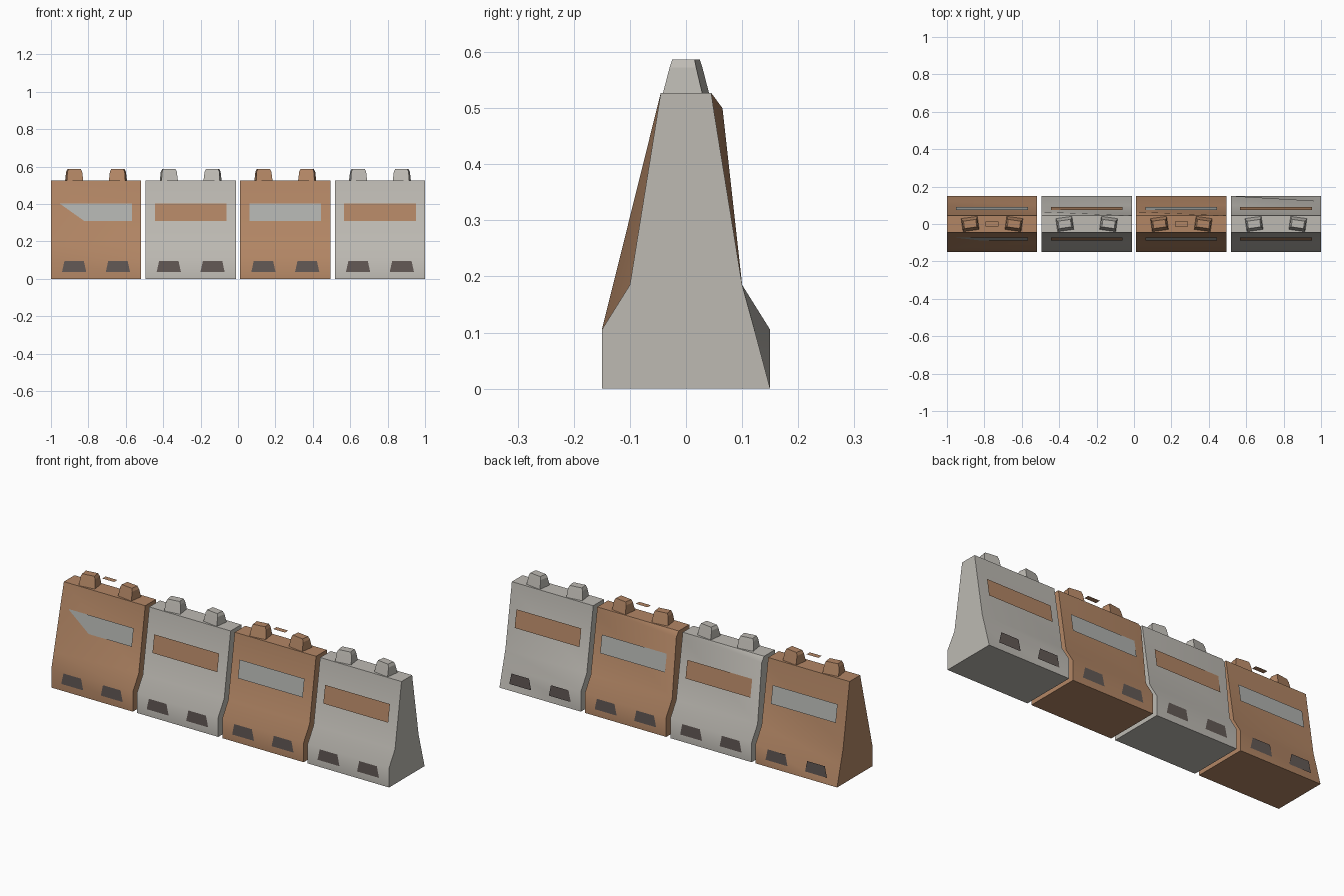
import bpy, bmesh, math
from mathutils import Matrix, Vector

cube = bpy.data.objects.get("Cube")
if cube:
    bpy.data.objects.remove(cube)


def material(name, rgb):
    m = bpy.data.materials.new(name)
    m.use_nodes = True
    m.diffuse_color = (*rgb, 1)
    m.node_tree.nodes["Principled BSDF"].inputs["Base Color"].default_value = (*rgb, 1)
    return m


BROWN = material("terracotta", (0.45, 0.24, 0.13))
GREY = material("concrete_grey", (0.51, 0.49, 0.45))
STRIPE_GREY = material("stripe_grey", (0.44, 0.45, 0.43))
DARK = material("vent_dark", (0.125, 0.10, 0.093))

WIDTH, STEP, HEIGHT = 0.482, 0.506, 0.527
# Cross-section (y, z), from the front foot over the top to the back foot
PROFILE = [(-0.15, 0), (-0.15, 0.105), (-0.1, 0.185), (-0.045, HEIGHT),
           (0.045, HEIGHT), (0.049, 0.5), (0.1, 0.185), (0.15, 0.105), (0.15, 0)]
# Worn corners: (segment, end) -> {profile index: new y}
WORN = {(0, 0): {2: -0.13, 7: 0.122}, (1, 0): {5: 0.065},
        (2, 0): {5: 0.065}, (3, 1): {7: 0.122}}


def finish(bm, name, mat, smooth=False):
    mesh = bpy.data.meshes.new(name)
    bm.to_mesh(mesh)
    bm.free()
    mesh.materials.append(mat)
    ob = bpy.data.objects.new(name, mesh)
    bpy.context.collection.objects.link(ob)
    if smooth:
        bpy.ops.object.select_all(action="DESELECT")
        ob.select_set(True)
        bpy.context.view_layer.objects.active = ob
        bpy.ops.object.shade_smooth_by_angle(angle=math.radians(35))


def body(index, cx, mat):
    bm = bmesh.new()
    ends = []
    for end in (0, 1):
        worn = WORN.get((index, end), {})
        x = cx + (end - 0.5) * WIDTH
        ends.append([bm.verts.new((x, worn.get(i, y), z)) for i, (y, z) in enumerate(PROFILE)])
    a, b = ends
    n = len(PROFILE)
    for i in range(n):
        j = (i + 1) % n
        bm.faces.new((a[i], a[j], b[i]))
        bm.faces.new((a[j], b[j], b[i]))
    bm.faces.new(a)
    bm.faces.new(b)
    bmesh.ops.recalc_face_normals(bm, faces=bm.faces)
    finish(bm, f"barrier_body_{index + 1}", mat, True)


def plate(name, corners, normal, mat):
    bm = bmesh.new()
    f = bm.faces.new([bm.verts.new(c) for c in corners])
    f.normal_update()
    if f.normal.dot(Vector(normal)) < 0:
        f.normal_flip()
    finish(bm, name, mat)


def slope_y(z):
    return 0.1 - 0.055 * (z - 0.185) / (HEIGHT - 0.185)


def stripe(name, cx, side, mat):
    off = 0.008 if side < 0 else 0.011
    h = 0.192
    corners = [(cx + sx * h, side * (slope_y(z) + off), z)
               for sx, z in ((-1, 0.31), (1, 0.31), (1, 0.404), (-1, 0.404))]
    plate(name, corners, (0, side, 0), mat)


def vent(name, cx, side):
    corners = [(cx + w, side * 0.1512, z)
               for w, z in ((-0.065, 0.036), (0.065, 0.036), (0.052, 0.095), (-0.052, 0.095))]
    plate(name, corners, (0, side, 0), DARK)


def knob(name, cx, turn, mat):
    # Lifting lug: stacked, tapering rectangles
    bm = bmesh.new()
    rings = []
    for hx, hy, z in ((0.044, 0.036, HEIGHT - 0.003), (0.04, 0.024, 0.572), (0.033, 0.02, 0.587)):
        rings.append([bm.verts.new((sx * hx, sy * hy, z))
                      for sx, sy in ((-1, -1), (1, -1), (1, 1), (-1, 1))])
    for lo, hi in zip(rings, rings[1:]):
        for i in range(4):
            j = (i + 1) % 4
            bm.faces.new((lo[i], lo[j], hi[j], hi[i]))
    bm.faces.new(rings[0])
    bm.faces.new(rings[-1])
    bmesh.ops.recalc_face_normals(bm, faces=bm.faces)
    bm.transform(Matrix.Translation((cx, 0, 0)) @ Matrix.Rotation(turn, 4, "Z"))
    finish(bm, name, mat)


for k in range(4):
    cx = (k - 1.5) * STEP
    brown = k % 2 == 0
    main = BROWN if brown else GREY
    accent = STRIPE_GREY if brown else BROWN
    body(k, cx, main)
    for side, label in ((-1, "front"), (1, "back")):
        stripe(f"{label}_stripe_{k + 1}", cx, side, accent)
        for s, lr in ((-1, "right"), (1, "left")):
            vent(f"{label}_{lr}_vent_{k + 1}", cx + s * 0.117, side)
    for s, lr in ((-1, "right"), (1, "left")):
        knob(f"{lr}_lug_{k + 1}", cx + s * 0.117, s * -0.14, main)
    # Small cap plate hovering between the lugs
    if brown:
        plate(f"cap_plate_{k + 1}",
              [(cx + sx * 0.035, sy * 0.014, 0.587)
               for sx, sy in ((-1, -1), (1, -1), (1, 1), (-1, 1))], (0, 0, 1), main)
